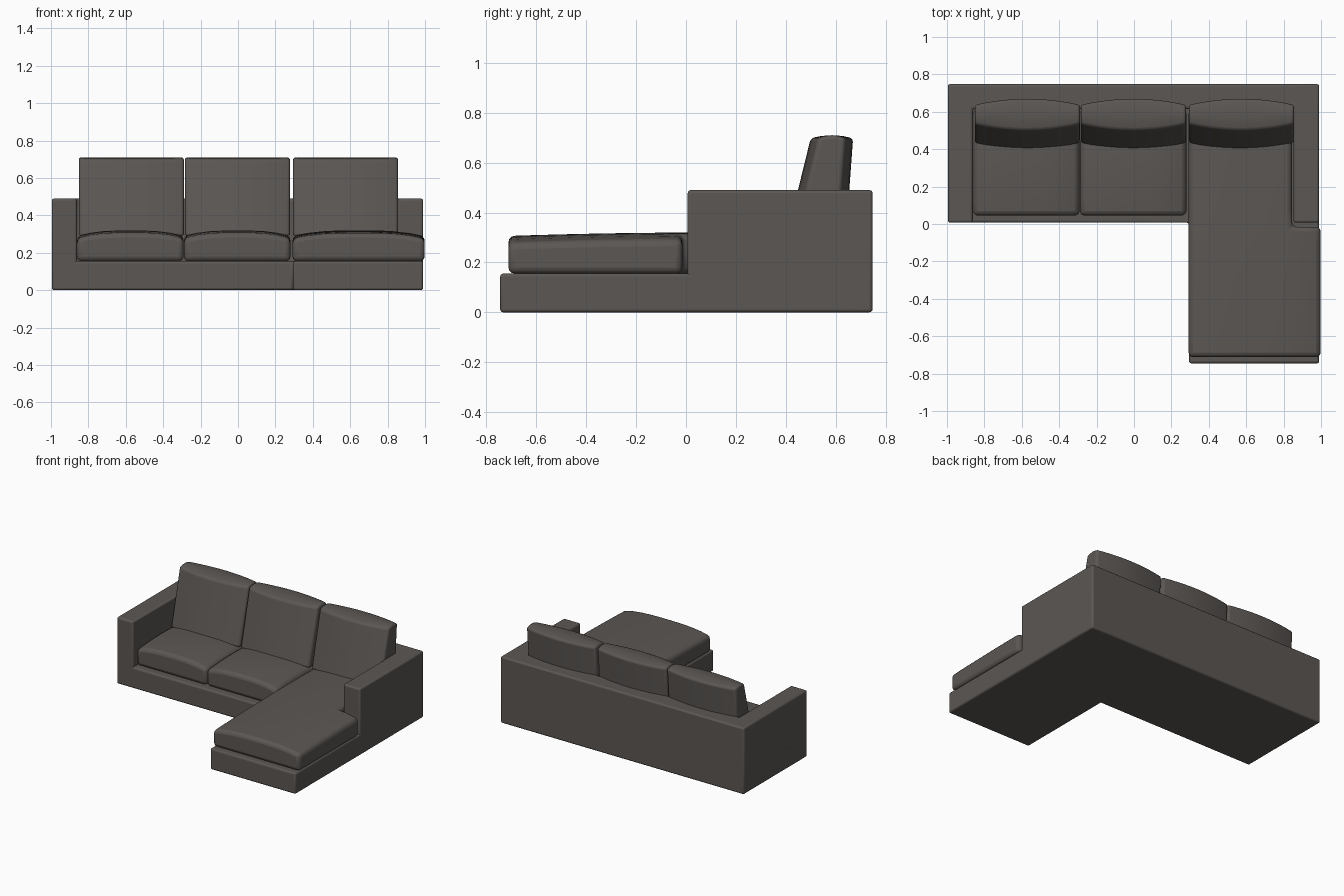
import bpy, bmesh, math

if "Cube" in bpy.data.objects:
    bpy.data.objects.remove(bpy.data.objects["Cube"])


def slab(name, xs, ys, height, keep=lambda x, y: True, raised=None, shape=None,
         bevel=0.012):
    """Extrude a grid of cells; optionally raise some cells and reshape the result."""
    bm = bmesh.new()
    grid = {(i, j): bm.verts.new((x, y, 0))
            for i, x in enumerate(xs) for j, y in enumerate(ys)}
    for i in range(len(xs) - 1):
        for j in range(len(ys) - 1):
            if keep((xs[i] + xs[i + 1]) / 2, (ys[j] + ys[j + 1]) / 2):
                bm.faces.new([grid[i, j], grid[i + 1, j], grid[i + 1, j + 1], grid[i, j + 1]])
    bmesh.ops.delete(bm, geom=[v for v in bm.verts if not v.link_faces], context='VERTS')

    def lift(faces, dz):
        out = bmesh.ops.extrude_face_region(bm, geom=faces)["geom"]
        for v in out:
            if isinstance(v, bmesh.types.BMVert):
                v.co.z += dz
        return [f for f in out if isinstance(f, bmesh.types.BMFace)]

    top = lift(list(bm.faces), height)
    if raised:
        test, dz = raised
        lift([f for f in top if test(*f.calc_center_median().xy)], dz)
    if shape:
        for v in bm.verts:
            v.co = shape(*v.co)
    bmesh.ops.recalc_face_normals(bm, faces=bm.faces)
    me = bpy.data.meshes.new(name)
    bm.to_mesh(me)
    bm.free()
    ob = bpy.data.objects.new(name, me)
    bpy.context.collection.objects.link(ob)
    mat = bpy.data.materials.get("fabric") or bpy.data.materials.new("fabric")
    mat.diffuse_color = (0.105, 0.095, 0.088, 1)
    mat.use_nodes = True
    mat.node_tree.nodes["Principled BSDF"].inputs["Base Color"].default_value = mat.diffuse_color
    me.materials.append(mat)
    mod = ob.modifiers.new("soft_edges", 'BEVEL')
    mod.width, mod.segments = bevel, 3
    mod.limit_method, mod.angle_limit = 'ANGLE', math.radians(40)
    bpy.ops.object.select_all(action='DESELECT')
    ob.select_set(True)
    bpy.context.view_layer.objects.active = ob
    bpy.ops.object.shade_smooth_by_angle(angle=math.radians(40))
    return ob


def steps(a, b, n):
    return [a + (b - a) * i / n for i in range(n + 1)]


# L-shaped base with arms and back raised from it
slab("sofa_frame", [-0.995, -0.862, 0.294, 0.852, 0.99], [-0.745, 0.007, 0.615, 0.748], 0.155,
     keep=lambda x, y: y > 0 or x > 0.29,
     raised=(lambda x, y: y > 0.615 or (y > 0 and (x < -0.862 or x > 0.852)), 0.335))


# Seat cushions, crowned on top
def crown(x0, x1, y0, y1):
    def f(x, y, z):
        u = (2 * x - x0 - x1) / (x1 - x0)
        v = (2 * y - y0 - y1) / (y1 - y0)
        if z > 0.01:
            return x, y, 0.32 - 0.03 * abs(u) ** 3 - 0.014 * v * v
        return x, y, 0.155
    return f


for name, x0, x1 in (("seat_left", -0.86, -0.291), ("seat_middle", -0.289, 0.28)):
    slab(name, steps(x0, x1, 8), steps(0.045, 0.613, 8), 0.15,
         shape=crown(x0, x1, 0.045, 0.613), bevel=0.025)

# Chaise cushion, notched around the right arm
slab("chaise_cushion", steps(0.292, 0.845, 7) + [0.92, 0.998],
     steps(-0.712, -0.015, 8) + steps(-0.015, 0.613, 7)[1:], 0.15,
     keep=lambda x, y: x < 0.845 or y < -0.015,
     shape=crown(0.292, 0.998, -0.712, 0.9), bevel=0.025)


# Leaning back cushions, bulging front and rear
def lean(xc, hw):
    def f(x, y, z):
        u = (x - xc) / hw
        front = 0.4 + 0.1 * z + 0.032 * u * u
        rear = 0.64 + 0.03 * z - 0.032 * u * u
        t = (y + 1) / 2
        return x, front + (rear - front) * t, 0.29 + (0.42 - 0.012 * y * y) * z
    return f


for name, xc in (("back_left", -0.57), ("back_middle", -0.003), ("back_right", 0.575)):
    slab(name, steps(xc - 0.281, xc + 0.281, 10), steps(-1, 1, 4), 1,
         shape=lean(xc, 0.281), bevel=0.014)
